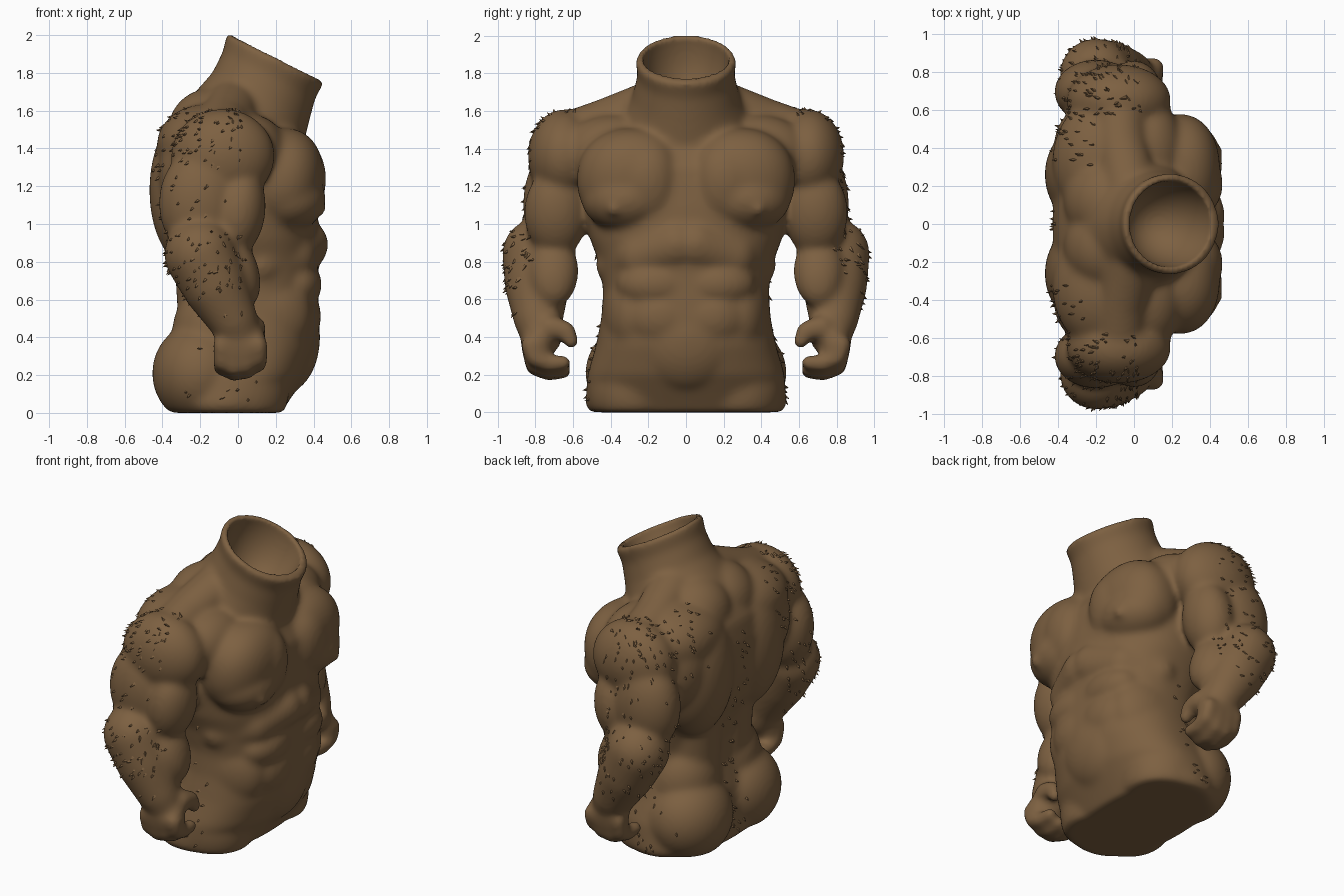
import bpy, bmesh, math, random
from mathutils import Vector, Matrix

if "Cube" in bpy.data.objects:
    bpy.data.objects.remove(bpy.data.objects["Cube"])
random.seed(4)

fur_brown = bpy.data.materials.new("fur_brown")
fur_brown.diffuse_color = (0.205, 0.118, 0.053, 1)
fur_brown.use_nodes = True
fur_brown.node_tree.nodes["Principled BSDF"].inputs["Base Color"].default_value = fur_brown.diffuse_color


def blob(bm, c, r, tilt=0.0, power=2.0):
    """Ellipsoid (squarer with a higher power), optionally tilted about the y axis."""
    m = Matrix.Translation(c) @ Matrix.Rotation(tilt, 4, 'Y') @ Matrix.Diagonal((*r, 1))
    for v in bmesh.ops.create_icosphere(bm, subdivisions=4, radius=1)["verts"]:
        v.co = m @ (v.co / sum(abs(k) ** power for k in v.co) ** (1 / power))


def limb(bm, pts):
    """Chain of spheres through (x, y, z, radius) points."""
    for a, b in zip(pts, pts[1:]):
        for i in range(9):
            p = Vector(a).lerp(Vector(b), i / 8)
            m = Matrix.Translation(p[:3]) @ Matrix.Scale(p[3], 4)
            bmesh.ops.create_icosphere(bm, subdivisions=3, radius=1, matrix=m)


def loft(bm, rings, n=48, power=2.0):
    """Closed skin through rings of (centre, long axis, y radius)."""
    rows = []
    for c, ax, ry in rings:
        row = []
        for i in range(n):
            t = 2 * math.pi * i / n
            u, v = math.cos(t), math.sin(t)
            u = math.copysign(abs(u) ** (2 / power), u)
            v = math.copysign(abs(v) ** (2 / power), v)
            row.append(bm.verts.new(Vector(c) + Vector(ax) * u + Vector((0, ry * v, 0))))
        rows.append(row)
    for a, b in zip(rows, rows[1:]):
        for i in range(n):
            bm.faces.new((a[i], a[(i + 1) % n], b[(i + 1) % n], b[i]))
    bm.faces.new(rows[0][::-1])
    bm.faces.new(rows[-1])


def make_object(name, bm):
    bmesh.ops.recalc_face_normals(bm, faces=bm.faces)
    me = bpy.data.meshes.new(name)
    bm.to_mesh(me)
    bm.free()
    ob = bpy.data.objects.new(name, me)
    bpy.context.collection.objects.link(ob)
    me.materials.append(fur_brown)
    return ob


# --- paired muscles and arm, built on the +y side -------------------------
bm = bmesh.new()
blob(bm, (.235, .285, 1.235), (.215, .295, .275), .12, 2.2)  # chest
blob(bm, (.26, .21, 1.22), (.205, .19, .25), .1, 2.2)
blob(bm, (.26, .32, 1.13), (.205, .235, .17))
blob(bm, (.435, .385, 1.08), (.035, .035, .04))
blob(bm, (.07, .38, 1.38), (.19, .28, .2))             # collar bridge
blob(bm, (-.24, .26, 1.18), (.23, .27, .42))           # back
blob(bm, (-.20, .42, 1.27), (.22, .22, .30))
blob(bm, (-.17, .33, 1.42), (.26, .33, .215))
blob(bm, (-.14, .12, 1.50), (.23, .24, .22))
limb(bm, [(-.15, .16, .95, .2), (-.12, .16, .5, .2)])
blob(bm, (-.20, .25, .21), (.255, .285, .27))          # seat
blob(bm, (-.12, .21, .42), (.23, .235, .27))           # hip
blob(bm, (.01, .28, .12), (.26, .245, .28))            # thigh root
limb(bm, [(.34, .05, .89, .14), (.275, .24, .83, .14), (.12, .37, .78, .11)])  # rib arch
blob(bm, (.31, .16, .68), (.135, .21, .13))            # belly
blob(bm, (.31, .13, .51), (.13, .2, .17))
blob(bm, (.12, .28, .52), (.27, .165, .26))
limb(bm, [(-.02, .17, 1.62, .15), (-.07, .42, 1.53, .14), (-.08, .62, 1.46, .14)])  # neck slope
blob(bm, (-.08, .65, 1.36), (.275, .19, .25))          # shoulder
blob(bm, (-.20, .695, 1.11), (.22, .17, .29))          # upper arm
blob(bm, (.0, .69, 1.06), (.145, .17, .24), .15)
limb(bm, [(-.2, .785, .84, .193), (-.125, .79, .68, .175),
          (-.03, .785, .5, .133), (.01, .765, .41, .112)])                    # forearm
blob(bm, (.0, .705, .75), (.11, .135, .2), -.3)
blob(bm, (.015, .785, .36), (.14, .085, .14))          # palm
for x, d in ((-.085, .01), (-.022, -.018), (.043, -.008), (.108, .03)):       # curled fingers
    limb(bm, [(x, .83, .36, .05), (x, .805, .26 + d, .05),
              (x, .73, .228 + d, .046), (x, .65, .235 + d, .043)])
limb(bm, [(.08, .72, .45, .07), (.1, .635, .435, .05), (.105, .61, .375, .043)])  # thumb
dup = bmesh.ops.duplicate(bm, geom=bm.verts[:] + bm.edges[:] + bm.faces[:])
for v in dup["geom"]:
    if isinstance(v, bmesh.types.BMVert):
        v.co.y *= -1

# --- torso core: height, front, back, half width --------------------------
core = [(0, .23, -.35, .51), (.04, .255, -.38, .535), (.2, .36, -.37, .525),
        (.35, .415, -.34, .48), (.5, .43, -.29, .45), (.65, .425, -.29, .44),
        (.8, .425, -.33, .465), (.92, .425, -.38, .51), (1.1, .42, -.42, .54),
        (1.3, .40, -.43, .55), (1.45, .32, -.40, .5), (1.6, .18, -.3, .3)]
loft(bm, [(((f + b) / 2, 0, z), ((f - b) / 2, 0, 0), w) for z, f, b, w in core], power=2.35)
blob(bm, (.24, 0, .4), (.195, .3, .3))

# --- tilted neck ----------------------------------------------------------
along = Vector((.89, 0, -.455))
neck = [(-.05, 1.3, .36, .42), (.03, 1.5, .335, .37), (.12, 1.67, .288, .285),
        (.165, 1.79, .275, .257), (.199, 1.882, .29, .27)]
loft(bm, [((x, 0, z), along * a, w) for x, z, a, w in neck])
for v in bm.verts:                                     # flat base
    v.co.z = max(v.co.z, 0)
body = make_object("torso_and_arms", bm)

# --- hollow in the neck ---------------------------------------------------
bm = bmesh.new()
blob(bm, (.215, 0, 1.925), (.24, .23, .36), math.atan2(.455, .89))
cutter = make_object("neck_cutter", bm)
cutter.hide_render = True


def add_mod(kind, **kw):
    m = body.modifiers.new(kind.lower(), kind)
    for k, v in kw.items():
        setattr(m, k, v)


# fuse, soften, hollow, soften rim
add_mod('REMESH', mode='VOXEL', voxel_size=.014)
add_mod('SMOOTH', factor=.5, iterations=20)
add_mod('BOOLEAN', operation='DIFFERENCE', object=cutter, solver='EXACT')
add_mod('REMESH', mode='VOXEL', voxel_size=.0135)
add_mod('SMOOTH', factor=.5, iterations=4)
dg = bpy.context.evaluated_depsgraph_get()
fused = bpy.data.meshes.new_from_object(body.evaluated_get(dg))
body.modifiers.clear()
body.data = fused
fused.materials.clear()
fused.materials.append(fur_brown)
bpy.data.objects.remove(cutter)
fused.shade_smooth()

# --- fur tufts on outer arms, shoulders, back and flanks ------------------
bm = bmesh.new()
for p in fused.polygons:
    c, n = p.center, p.normal
    side = n.y * math.copysign(1, c.y)
    chance = 0
    if abs(c.y) > .58 and c.z > .5 and (side > .35 or n.x < -.4 or n.z > .6) and c.x < .04:
        chance = .04 if c.z > 1.35 or .7 < c.z < .95 else .012
    elif c.x < -.2 and c.z > 1.2 and abs(c.y) > .3:
        chance = .02
    elif c.x < -.2 and abs(c.y) < .08 and .05 < c.z < 1.4:
        chance = .025
    elif side > .8 and .05 < c.z < .9 and .4 < abs(c.y) < .56 and c.x < .1:
        chance = .01
    if random.random() < chance:
        d = (n * .7 + Vector((-.35, 0, -.45)) + Vector([random.uniform(-.25, .25) for _ in range(3)])).normalized()
        h = random.uniform(.025, .04)
        m = (Matrix.Translation(c + d * (h / 2 - .012))
             @ d.to_track_quat('Z', 'Y').to_matrix().to_4x4())
        bmesh.ops.create_cone(bm, cap_ends=False, segments=4, radius1=.012,
                              radius2=0, depth=h, matrix=m)
make_object("fur_tufts", bm)
